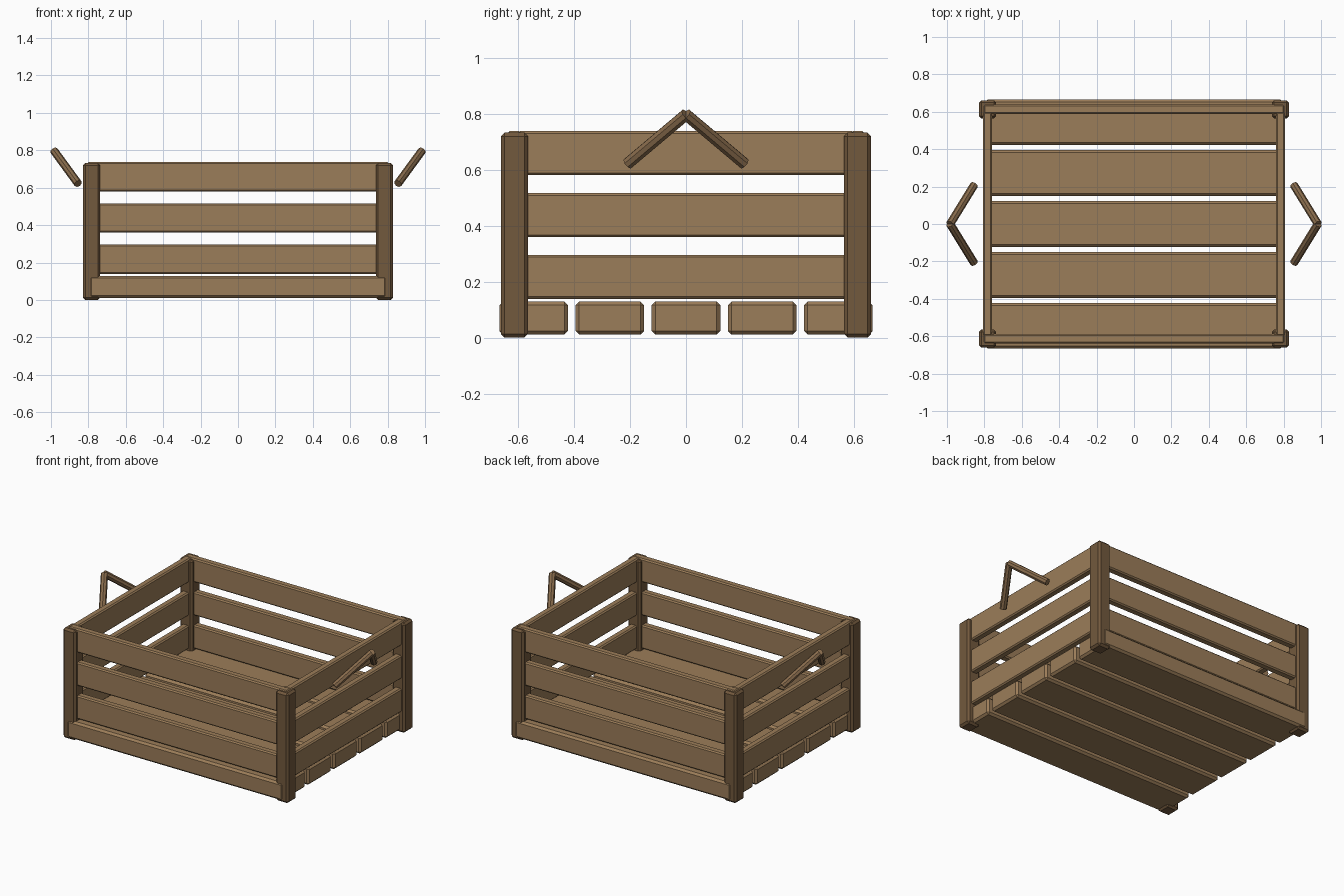
import bpy
from mathutils import Vector

cube = bpy.data.objects.get("Cube")
if cube:
    bpy.data.objects.remove(cube)


def material(name, color):
    mat = bpy.data.materials.new(name)
    mat.use_nodes = True
    mat.diffuse_color = (*color, 1)
    mat.node_tree.nodes["Principled BSDF"].inputs["Base Color"].default_value = (*color, 1)
    return mat


light_wood = material("light wood", (0.33, 0.205, 0.10))
dark_wood = material("dark wood", (0.17, 0.10, 0.047))
handle_wood = material("handle wood", (0.25, 0.15, 0.073))


def board(name, center, size, mat, bevel=0.01):
    """Box with chamfered edges."""
    bpy.ops.mesh.primitive_cube_add(size=1, location=center)
    obj = bpy.context.object
    obj.name = name
    obj.scale = size
    bpy.ops.object.transform_apply(location=False, rotation=False, scale=True)
    mod = obj.modifiers.new("Chamfer", "BEVEL")
    mod.width = bevel
    mod.segments = 1
    obj.data.materials.append(mat)
    return obj


def bar(name, start, end, radius, mat):
    """Eight-sided rod between two points."""
    start, end = Vector(start), Vector(end)
    axis = end - start
    bpy.ops.mesh.primitive_cylinder_add(vertices=8, radius=radius, depth=axis.length,
                                        location=(start + end) / 2)
    obj = bpy.context.object
    obj.name = name
    obj.rotation_euler = axis.to_track_quat("Z", "Y").to_euler()
    obj.data.materials.append(mat)
    return obj


# Floor planks
for i in range(5):
    board(f"floor_plank_{i + 1}", (0, (i - 2) * 0.272, 0.07), (1.59, 0.245, 0.118), light_wood, 0.013)

# Corner posts
for sx, side in ((-1, "right"), (1, "left")):
    for sy, end in ((-1, "front"), (1, "back")):
        board(f"{end}_{side}_post", (sx * 0.783, sy * 0.613, 0.366),
              (0.093, 0.097, 0.732), dark_wood, 0.013)

# Wall slats, three rows on each side
for row in range(3):
    z = 0.217 + row * 0.221
    for s, end, side in ((-1, "front", "right"), (1, "back", "left")):
        board(f"{end}_slat_{row + 1}", (0, s * 0.613, z), (1.61, 0.05, 0.157), light_wood, 0.008)
        board(f"{side}_slat_{row + 1}", (s * 0.783, 0, z), (0.048, 1.2, 0.157), light_wood, 0.008)

# Peaked handles, two rods on each side
for sx, side in ((-1, "right"), (1, "left")):
    for sy, end in ((-1, "front"), (1, "back")):
        bar(f"{side}_handle_{end}_bar", (sx * 0.855, sy * 0.208, 0.622),
            (sx * 0.983, 0, 0.797), 0.022, handle_wood)
